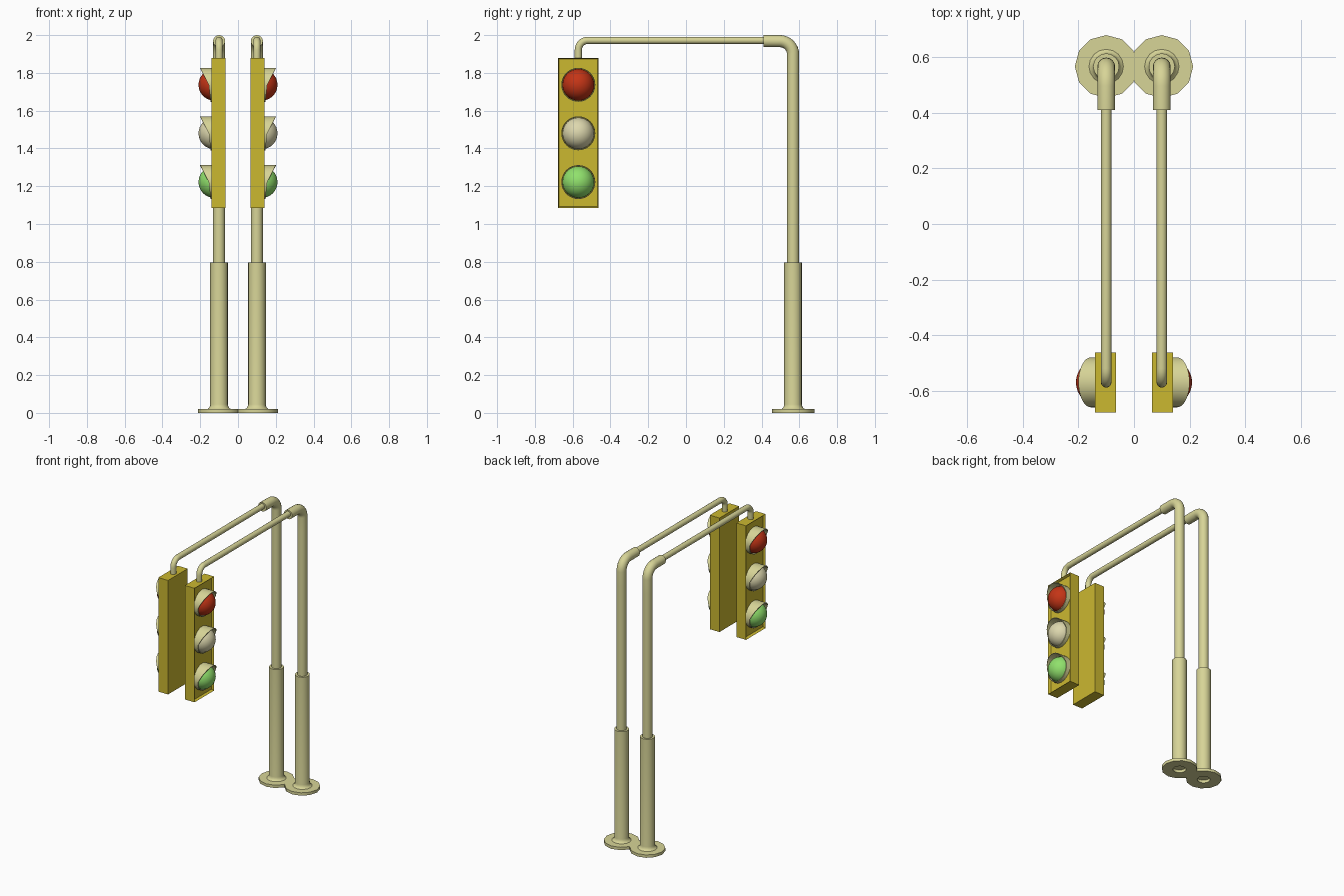
import bpy, bmesh, math
from mathutils import Vector, Matrix

if "Cube" in bpy.data.objects:
    bpy.data.objects.remove(bpy.data.objects["Cube"])

X, POLE_Y, HEAD_Y = 0.1, 0.567, -0.57


def material(name, rgb):
    m = bpy.data.materials.new(name)
    m.diffuse_color = (*rgb, 1)
    m.use_nodes = True
    m.node_tree.nodes["Principled BSDF"].inputs["Base Color"].default_value = m.diffuse_color
    return m


KHAKI = material("khaki", (0.68, 0.66, 0.31))
YELLOW = material("yellow", (0.60, 0.48, 0.03))
RED = material("red", (0.55, 0.035, 0.008))
PALE = material("pale", (0.72, 0.68, 0.42))
GREEN = material("green", (0.28, 0.75, 0.15))


# Every part is built on the +x side and mirrored to the other
def finish(name, bm, mat, smooth=True):
    bmesh.ops.recalc_face_normals(bm, faces=bm.faces)
    me = bpy.data.meshes.new(name)
    bm.to_mesh(me)
    bm.free()
    me.materials.append(mat)
    ob = bpy.data.objects.new(name, me)
    bpy.context.collection.objects.link(ob)
    if smooth:
        bpy.ops.object.select_all(action='DESELECT')
        ob.select_set(True)
        bpy.context.view_layer.objects.active = ob
        bpy.ops.object.shade_smooth_by_angle(angle=math.radians(35))
    mod = ob.modifiers.new("mirror", 'MIRROR')
    mod.use_mirror_merge = False
    return ob


def skin(rings, cap=True):
    bm = bmesh.new()
    loops = [[bm.verts.new(p) for p in ring] for ring in rings]
    n = len(loops[0])
    for a, b in zip(loops, loops[1:]):
        for i in range(n):
            j = (i + 1) % n
            bm.faces.new((a[i], a[j], b[j], b[i]))
    if cap:
        bm.faces.new(loops[0][::-1])
        bm.faces.new(loops[-1])
    return bm


def lathe(profile, n):
    return skin([[(X + r * math.cos(t), POLE_Y + r * math.sin(t), z)
                  for t in (2 * math.pi * i / n for i in range(n))]
                 for r, z in profile])


# Round tube along a path lying in the y-z plane
def tube(path, r, n=16):
    pts = [Vector((X, y, z)) for y, z in path]
    side, rings = Vector((1, 0, 0)), []
    for i, p in enumerate(pts):
        d = (pts[min(i + 1, len(pts) - 1)] - pts[max(i - 1, 0)]).normalized()
        up = d.cross(side)
        rings.append([p + r * (side * math.cos(t) + up * math.sin(t))
                      for t in (2 * math.pi * k / n for k in range(n))])
    return skin(rings)


def arc(cy, cz, r, a0, a1, n=8):
    angles = [math.radians(a0 + (a1 - a0) * i / n) for i in range(n + 1)]
    return [(cy + r * math.cos(a), cz + r * math.sin(a)) for a in angles]


# Foot plate with a shallow hole underneath
finish("foot_plate", lathe([(0.042, 0.02), (0.042, 0), (0.113, 0), (0.113, 0.02),
                            (0.045, 0.02)], 12), KHAKI)

# Lower sleeve with a flared foot
finish("lower_pole", lathe([(0.062, 0.02), (0.054, 0.026), (0.049, 0.034), (0.047, 0.045),
                            (0.047, 0.795)], 16), KHAKI)

# Upper pole with elbow and collar
bend = 0.07
finish("upper_pole", tube([(POLE_Y, 0.78), (POLE_Y, 1.80)]
                          + arc(POLE_Y - bend, 1.968 - bend, bend, 0, 90)
                          + [(0.41, 1.968)], 0.032), KHAKI)

# Overhead arm, turned down into the housing
bend = 0.05
finish("overhead_arm", tube([(0.43, 1.972), (0.0, 1.972)]
                            + arc(HEAD_Y + bend, 1.972 - bend, bend, 90, 180)
                            + [(HEAD_Y, 1.87)], 0.019), KHAKI)

# Housing with a recessed outer face
bm = bmesh.new()
bmesh.ops.create_cube(bm, size=1, matrix=Matrix.Translation((0.1025, HEAD_Y, 1.4825))
                      @ Matrix.Diagonal((0.075, 0.216, 0.795, 1)))
bm.normal_update()
front = max(bm.faces, key=lambda f: f.calc_center_median().x)
bmesh.ops.inset_region(bm, faces=[front], thickness=0.009)
bmesh.ops.translate(bm, verts=front.verts, vec=(-0.018, 0, 0))
finish("lamp_housing", bm, YELLOW, smooth=False)

# Lenses and their tapered hoods
for name, z, mat in (("red", 1.737, RED), ("middle", 1.48, PALE), ("green", 1.222, GREEN)):
    bm = bmesh.new()
    bmesh.ops.create_uvsphere(bm, u_segments=32, v_segments=16, radius=0.084,
                              matrix=Matrix.Translation((0.125, HEAD_Y, z))
                              @ Matrix.Rotation(math.pi / 2, 4, 'Y'))
    bmesh.ops.bisect_plane(bm, geom=bm.verts[:] + bm.edges[:] + bm.faces[:],
                           plane_co=(0.115, 0, 0), plane_no=(1, 0, 0), clear_inner=True)
    finish(name + "_lens", bm, mat)

    def ring(r, outer):
        pts = []
        for i in range(32):
            t = 2 * math.pi * i / 32
            c = math.cos(t)
            x = 0.155 + (0.045 if c > 0 else 0.01) * c if outer else 0.118
            pts.append((x, HEAD_Y + r * math.sin(t), z + r * c))
        return pts
    hood = skin([ring(0.086, False), ring(0.086, True), ring(0.09, True),
                 ring(0.09, False), ring(0.086, False)], cap=False)
    bmesh.ops.remove_doubles(hood, verts=hood.verts, dist=1e-5)
    finish(name + "_hood", hood, KHAKI)
